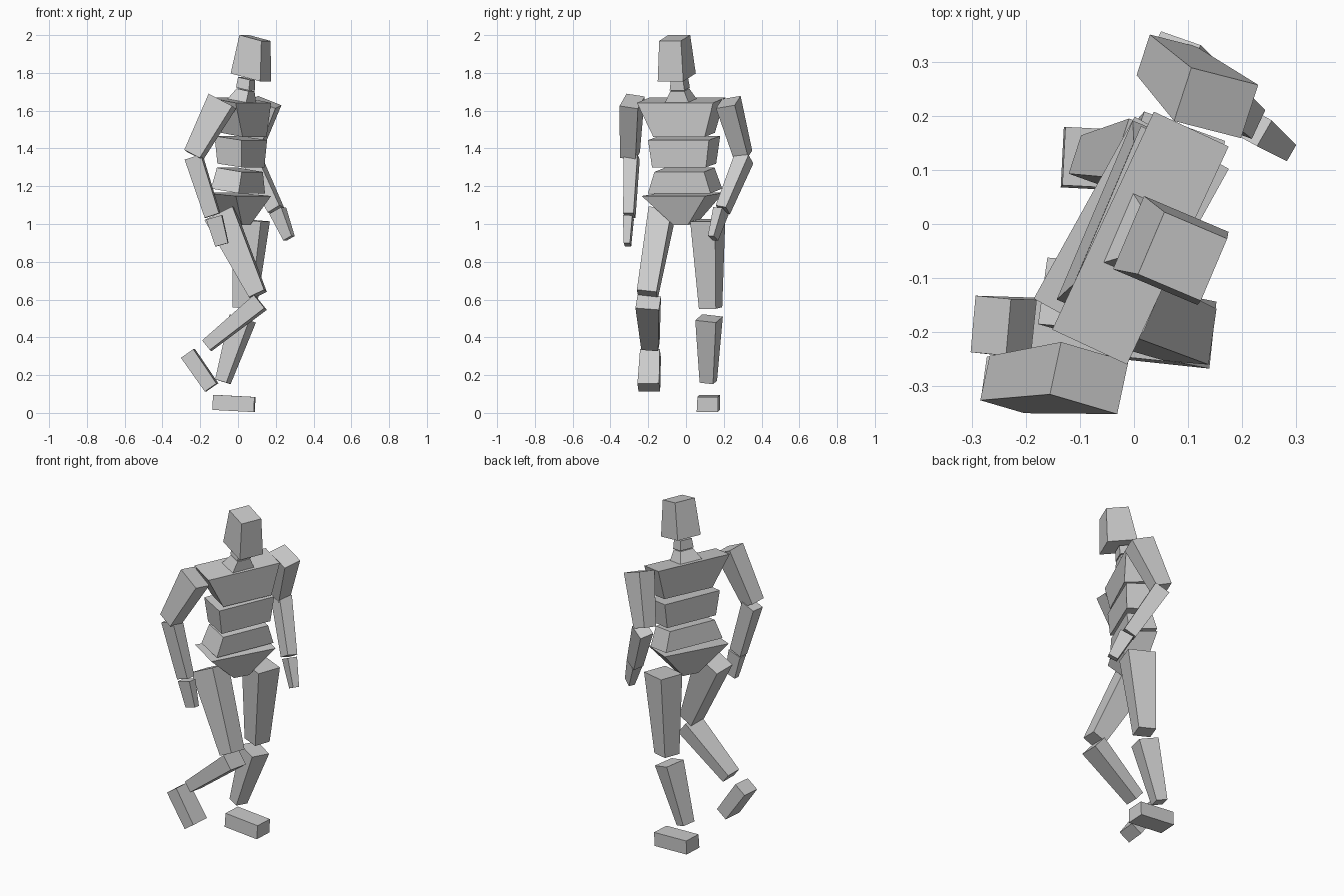
import bpy, bmesh, math
from mathutils import Vector

grey = bpy.data.materials.new("clay grey")
grey.diffuse_color = (0.6, 0.6, 0.6, 1)


def block(name, yaw, top, bottom, pitch=None):
    """Tapered box. top / bottom = (centre, depth, width). The figure faces +x.
    Ends are square to the limb axis unless a forward pitch is given."""
    a = math.radians(yaw)
    fwd = Vector((math.cos(a), math.sin(a), 0))
    if pitch is None:
        up = (Vector(top[0]) - Vector(bottom[0])).normalized()
    else:
        p = math.radians(pitch)
        up = fwd * math.sin(p) + Vector((0, 0, math.cos(p)))
    fwd = (fwd - up * fwd.dot(up)).normalized()
    left = up.cross(fwd)
    bm = bmesh.new()
    rings = []
    for centre, depth, width in (bottom, top):
        rings.append([bm.verts.new(Vector(centre) + fwd * depth / 2 * i + left * width / 2 * j)
                      for i, j in ((1, -1), (1, 1), (-1, 1), (-1, -1))])
    low, high = rings
    bm.faces.new(low[::-1])
    bm.faces.new(high)
    for k in range(4):
        n = (k + 1) % 4
        bm.faces.new((low[k], low[n], high[n], high[k]))
    bmesh.ops.recalc_face_normals(bm, faces=bm.faces)
    mesh = bpy.data.meshes.new(name)
    bm.to_mesh(mesh)
    bm.free()
    mesh.materials.append(grey)
    bpy.context.collection.objects.link(bpy.data.objects.new(name, mesh))


# Head and neck
block("head", -23, ((0.09, -0.06, 1.985), 0.13, 0.125), ((0.068, -0.049, 1.776), 0.175, 0.147), 14)
block("neck_upper", -23, ((0.045, -0.035, 1.77), 0.07, 0.07), ((0.04, -0.033, 1.715), 0.075, 0.085), 12)
block("neck_base", -23, ((0.04, -0.033, 1.71), 0.07, 0.08), ((0.02, -0.028, 1.65), 0.11, 0.14), 12)

# Torso
block("chest", -25, ((0.012, -0.026, 1.655), 0.155, 0.445), ((0.03, -0.01, 1.472), 0.13, 0.30), 10)
block("waist_upper", -23, ((0.015, -0.01, 1.455), 0.155, 0.35), ((0.015, -0.01, 1.31), 0.14, 0.31), 8)
block("waist_lower", -23, ((0.01, -0.008, 1.287), 0.145, 0.285), ((0.0, -0.005, 1.175), 0.16, 0.36), 9)
block("pelvis", -29, ((-0.005, -0.018, 1.157), 0.20, 0.385), ((0.0, -0.005, 1.0), 0.10, 0.09), 5)

# Right arm, swung back
block("right_upper_arm", -12, ((-0.083, -0.285, 1.65), 0.145, 0.10), ((-0.235, -0.297, 1.365), 0.095, 0.085))
block("right_forearm", -8, ((-0.235, -0.288, 1.355), 0.09, 0.075), ((-0.135, -0.30, 1.045), 0.08, 0.055))
block("right_hand", -6, ((-0.125, -0.305, 1.035), 0.085, 0.05), ((-0.085, -0.31, 0.89), 0.07, 0.033))

# Left arm, swung forward
block("left_upper_arm", -18, ((0.152, 0.224, 1.645), 0.137, 0.105), ((0.06, 0.302, 1.365), 0.095, 0.08))
block("left_forearm", -25, ((0.07, 0.308, 1.35), 0.09, 0.08), ((0.20, 0.195, 1.075), 0.075, 0.06))
block("left_hand", -30, ((0.21, 0.185, 1.07), 0.08, 0.055), ((0.27, 0.143, 0.925), 0.055, 0.035))

# Right leg, lifted and bent
block("right_thigh", -8, ((-0.095, -0.13, 1.05), 0.165, 0.125), ((0.105, -0.205, 0.627), 0.09, 0.105))
block("right_shin", -6, ((0.118, -0.2, 0.585), 0.09, 0.125), ((-0.165, -0.188, 0.355), 0.065, 0.09))
block("right_foot", -5, ((-0.265, -0.188, 0.315), 0.08, 0.105), ((-0.14, -0.197, 0.135), 0.075, 0.115))

# Left leg, standing
block("left_thigh", -20, ((0.07, 0.115, 1.02), 0.16, 0.14), ((0.035, 0.13, 0.555), 0.10, 0.095))
block("left_shin", -18, ((0.025, 0.122, 0.5), 0.115, 0.115), ((-0.08, 0.118, 0.165), 0.065, 0.075))
block("left_foot", -3, ((-0.02, 0.12, 0.09), 0.22, 0.108), ((-0.023, 0.118, 0.01), 0.22, 0.112), 3)
